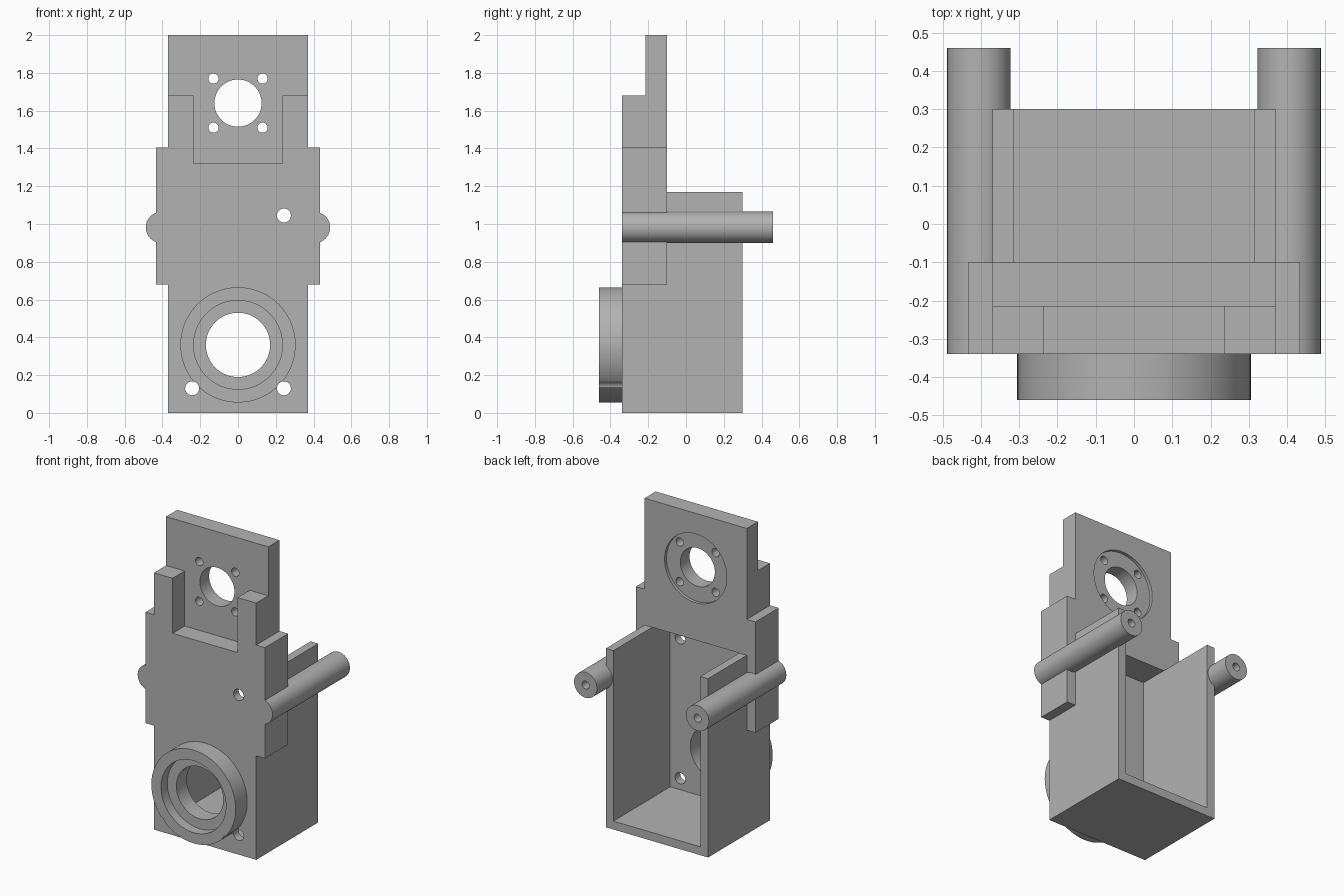
import bpy, math

cube = bpy.data.objects.get("Cube")
if cube:
    bpy.data.objects.remove(cube, do_unlink=True)

grey = bpy.data.materials.new("plain_grey")
grey.use_nodes = True
colour = (0.45, 0.45, 0.45, 1)
grey.diffuse_color = colour
grey.node_tree.nodes["Principled BSDF"].inputs["Base Color"].default_value = colour


def box(name, x0, x1, y0, y1, z0, z1):
    bpy.ops.mesh.primitive_cube_add(size=1, location=((x0 + x1) / 2, (y0 + y1) / 2, (z0 + z1) / 2))
    ob = bpy.context.object
    ob.name = name
    ob.scale = (x1 - x0, y1 - y0, z1 - z0)
    bpy.ops.object.transform_apply(location=True, rotation=True, scale=True)
    ob.data.materials.append(grey)
    return ob


def rod(name, x, z, r, y0, y1, sides=64):
    bpy.ops.mesh.primitive_cylinder_add(vertices=sides, radius=r, depth=y1 - y0,
                                        location=(x, (y0 + y1) / 2, z),
                                        rotation=(math.pi / 2, 0, 0))
    ob = bpy.context.object
    ob.name = name
    bpy.ops.object.transform_apply(location=True, rotation=True, scale=True)
    ob.data.materials.append(grey)
    return ob


def combine(target, tools, operation):
    bpy.context.view_layer.objects.active = target
    for tool in tools:
        mod = target.modifiers.new("join", 'BOOLEAN')
        mod.operation = operation
        mod.solver = 'EXACT'
        mod.object = tool
        bpy.ops.object.modifier_apply(modifier=mod.name)
        bpy.data.objects.remove(tool, do_unlink=True)


FRONT, PLATE_BACK, BACK = -0.34, -0.10, 0.30

# Solid housing: lower box, side wings, shoulder arms, upper plate, rods, ring
housing = box("housing", -0.37, 0.37, FRONT, BACK, 0, 1.17)
combine(housing, [
    box("shoulders", -0.37, 0.37, FRONT, PLATE_BACK, 1.0, 1.68),
    box("wings", -0.433, 0.433, FRONT, PLATE_BACK, 0.68, 1.405),
    box("upper_plate", -0.37, 0.37, -0.215, PLATE_BACK, 1.5, 2.0),
    rod("left_rod", 0.405, 0.982, 0.083, FRONT, 0.46, 48),
    rod("right_rod", -0.405, 0.982, 0.083, FRONT, 0.46, 48),
    rod("bearing_ring", 0, 0.36, 0.305, -0.46, -0.32, 96),
], 'UNION')

# Rear pocket, front slot, bearing seat and bore, motor opening and its recess
cutters = [
    box("pocket", -0.315, 0.315, -0.287, 0.5, 0.055, 1.17),
    box("pocket_opening", -0.315, 0.315, PLATE_BACK, 0.5, 1.0, 1.3),
    box("front_slot", -0.235, 0.235, -0.5, -0.215, 1.32, 1.8),
    rod("bearing_seat", 0, 0.36, 0.235, -0.6, -0.395, 96),
    rod("bearing_bore", 0, 0.36, 0.17, -0.6, -0.2),
    rod("motor_bore", 0, 1.64, 0.125, -0.5, 0.1),
    rod("motor_recess", 0, 1.64, 0.225, -0.12, 0.1, 96),
]
# Screw holes
for side in (-1, 1):
    cutters.append(rod("lower_screw", side * 0.243, 0.13, 0.037, -0.6, -0.2, 24))
    cutters.append(rod("rod_screw", side * 0.405, 0.982, 0.026, 0.16, 0.6, 24))
    for dz in (-0.13, 0.13):
        cutters.append(rod("motor_screw", side * 0.13, 1.64 + dz, 0.027, -0.5, 0.1, 24))
cutters.append(rod("side_screw", 0.243, 1.045, 0.037, -0.6, -0.2, 24))
combine(housing, cutters, 'DIFFERENCE')

bpy.ops.object.select_all(action='DESELECT')
housing.select_set(True)
bpy.context.view_layer.objects.active = housing
bpy.ops.object.shade_smooth_by_angle(angle=math.radians(30))
